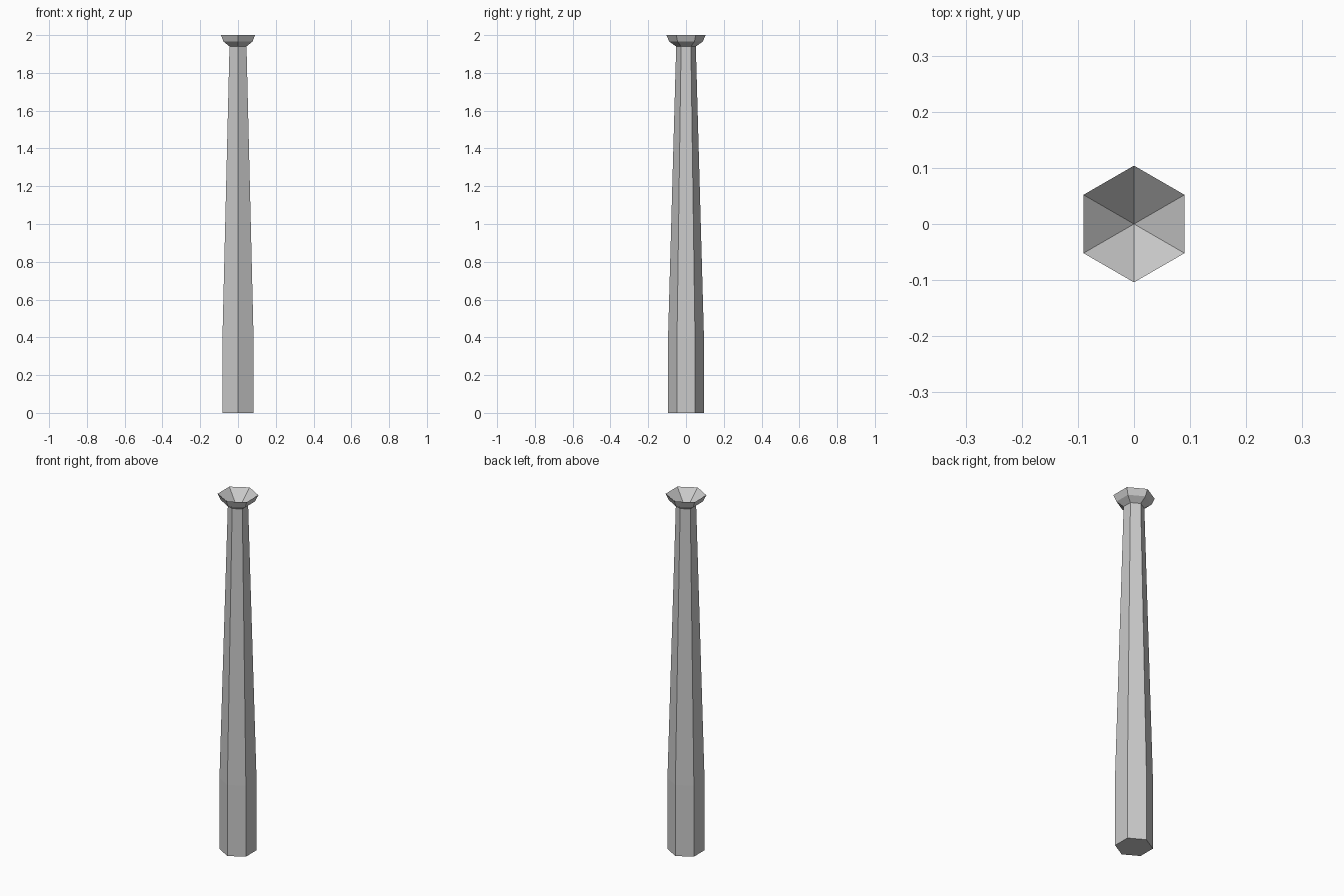
import bpy, bmesh, math

if "Cube" in bpy.data.objects:
    bpy.data.objects.remove(bpy.data.objects["Cube"])

SIDES = 6

grey = bpy.data.materials.new("light grey")
grey.diffuse_color = (0.59, 0.59, 0.59, 1)
grey.use_nodes = True
grey.node_tree.nodes["Principled BSDF"].inputs["Base Color"].default_value = grey.diffuse_color


def lathe(name, profile, tip=None):
    """Closed hexagonal solid from (radius, height) rings; tip is the apex height of a sunken top."""
    bm = bmesh.new()
    rings = []
    for r, z in profile:
        angles = [math.pi / 2 + i * math.tau / SIDES for i in range(SIDES)]
        rings.append([bm.verts.new((r * math.cos(a), r * math.sin(a), z)) for a in angles])
    for low, high in zip(rings, rings[1:]):
        for i in range(SIDES):
            j = (i + 1) % SIDES
            bm.faces.new((low[i], low[j], high[j], high[i]))
    bm.faces.new(rings[0][::-1])
    if tip is None:
        bm.faces.new(rings[-1])
    else:
        apex = bm.verts.new((0, 0, tip))
        for i in range(SIDES):
            bm.faces.new((rings[-1][i], rings[-1][(i + 1) % SIDES], apex))
    mesh = bpy.data.meshes.new(name)
    bm.to_mesh(mesh)
    bm.free()
    mesh.materials.append(grey)
    obj = bpy.data.objects.new(name, mesh)
    bpy.context.collection.objects.link(obj)
    return obj


# Straight barrel, long tapered handle and flared pommel with a hollow end
lathe("tapered_bat", [
    (0.095, 0.0),    # barrel end
    (0.095, 0.40),   # taper begins
    (0.052, 1.94),   # neck
    (0.088, 1.965),  # pommel flare
    (0.104, 2.0),    # rim
], tip=1.91)
